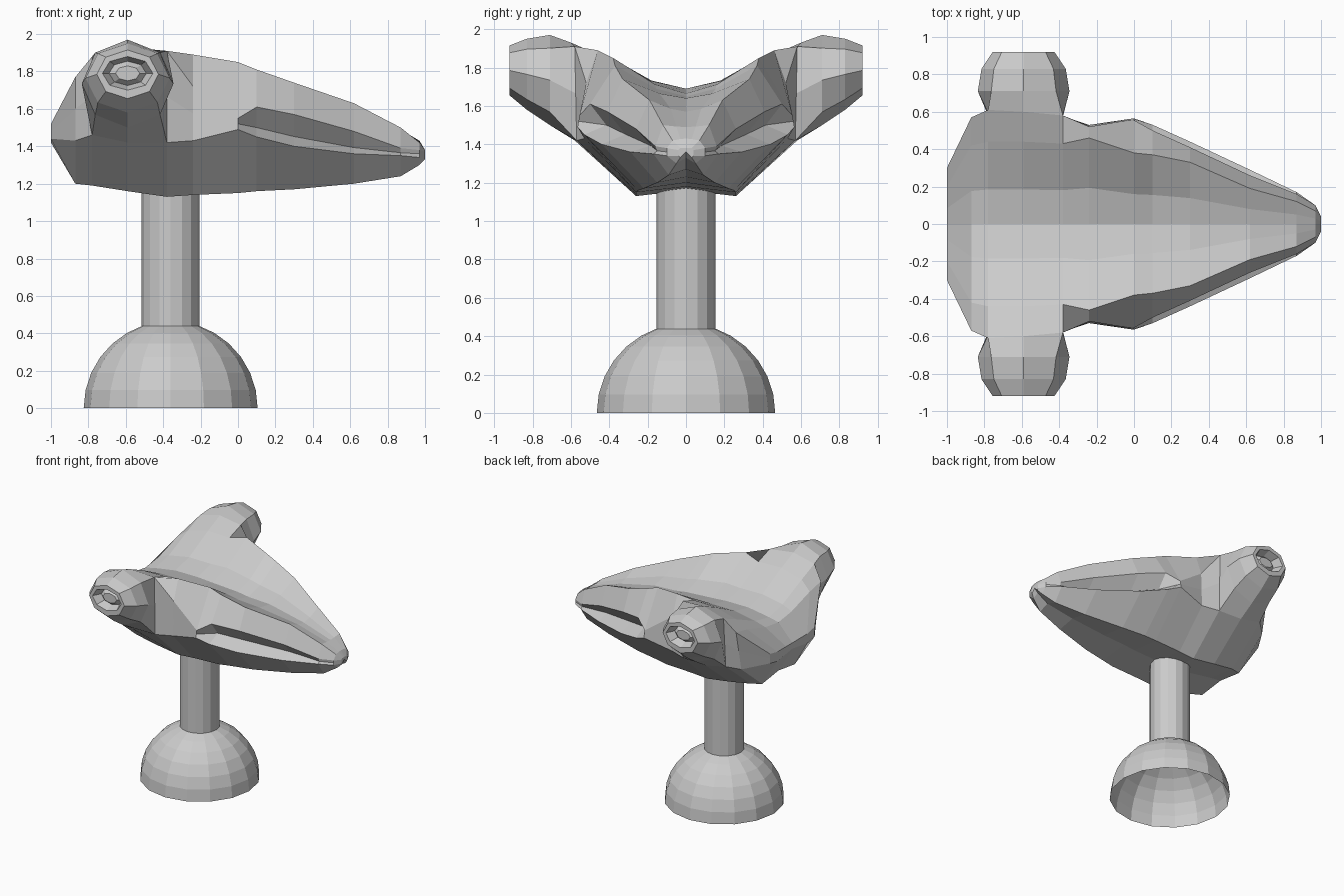
import bpy, bmesh
from math import sin, cos, radians, pi

if "Cube" in bpy.data.objects:
    bpy.data.objects.remove(bpy.data.objects["Cube"])

CX = -0.36  # stand axis


def make_object(name, bm):
    bmesh.ops.recalc_face_normals(bm, faces=bm.faces[:])
    me = bpy.data.meshes.new(name)
    bm.to_mesh(me)
    bm.free()
    ob = bpy.data.objects.new(name, me)
    bpy.context.collection.objects.link(ob)
    return ob


def bridge(bm, a, b, closed=True, skip=()):
    n = len(a)
    for i in range(n if closed else n - 1):
        if i not in skip:
            j = (i + 1) % n
            bm.faces.new((a[i], a[j], b[j], b[i]))


def lathe(name, profile, sides=16, cap=False):
    bm = bmesh.new()
    rings = [[bm.verts.new((CX + r * cos(2 * pi * k / sides),
                            r * sin(2 * pi * k / sides), z))
              for k in range(sides)] for r, z in profile]
    for a, b in zip(rings, rings[1:]):
        bridge(bm, a, b)
    if cap:
        bm.faces.new(rings[0])
        bm.faces.new(rings[-1])
    return make_object(name, bm)


# Stand: open dome and round post
R = 0.465
lathe("base_dome", [(R * cos(radians(a)), R * sin(radians(a)))
                    for a in (0, 12, 24, 36, 48, 60, 70.5)])
lathe("post", [(0.155, 0.43), (0.155, 1.22)], cap=True)

# Head stations: x, centre top z, then (y, z) of crest, upper lip, lower lip, keel
stations = [
    (-1.00, 1.50, .20, 1.50, .30, 1.52, .30, 1.44, .20, 1.42),
    (-0.87, 1.64, .42, 1.74, .57, 1.77, .50, 1.43, .22, 1.20),
    (-0.78, 1.66, .44, 1.81, .61, 1.88, .58, 1.46, .25, 1.19),
    (-0.59, 1.69, .44, 1.86, .60, 1.93, .58, 1.42, .26, 1.16),
    (-0.38, 1.69, .43, 1.86, .58, 1.91, .57, 1.42, .26, 1.13),
    (-0.24, 1.68, .46, 1.89, .52, 1.72, .53, 1.43, .26, 1.14),
    (0.00, 1.665, .38, 1.85, .555, 1.55, .565, 1.49, .26, 1.15),
    (0.10, 1.65, .37, 1.81, .50, 1.61, .53, 1.45, .25, 1.16),
    (0.30, 1.64, .33, 1.74, .41, 1.57, .44, 1.40, .22, 1.17),
    (0.62, 1.57, .19, 1.63, .26, 1.48, .29, 1.36, .15, 1.20),
    (0.87, 1.49, .12, 1.50, .16, 1.39, .17, 1.35, .09, 1.24),
    (0.97, 1.43, .07, 1.42, .10, 1.38, .10, 1.34, .05, 1.30),
    (1.00, 1.38, .03, 1.38, .04, 1.37, .04, 1.34, .03, 1.33),
]
groove_depth = {0.10: .10, 0.30: .11, 0.62: .09, 0.87: .015}

bm = bmesh.new()
rows = []
for x, tz, cy, cz, uy, uz, ly, lz, ky, kz in stations:
    d = groove_depth.get(x, 0)
    pts = [(0, tz), (cy * .42, tz + (cz - tz) * .25), (cy, cz), (uy, uz),
           ((uy + ly) / 2 - d, (uz + lz) / 2 - d * .3), (ly, lz),
           (ky, kz), (0, kz + .03)]
    rows.append([bm.verts.new((x, y, z)) for y, z in pts])
for i, (a, b) in enumerate(zip(rows, rows[1:])):
    bridge(bm, a, b, closed=False, skip=(3, 4) if i in (2, 3) else ())
bm.faces.new(rows[0])
bm.faces.new(rows[-1])

# Side stalk with a sunken eye, grown from the octagonal opening
loop = [rows[i][j] for i, j in ((2, 3), (3, 3), (4, 3), (4, 4),
                                (4, 5), (3, 5), (2, 5), (2, 4))]
angles = (135, 90, 45, 0, -45, -90, -135, 180)
for y, zc, rx, rz in ((.71, 1.735, .245, .235), (.83, 1.765, .225, .185),
                      (.92, 1.785, .165, .13), (.92, 1.79, .135, .09),
                      (.85, 1.79, .10, .065), (.88, 1.79, .065, .04)):
    ring = [bm.verts.new((-.59 + rx * cos(radians(a)), y,
                          zc + rz * sin(radians(a)))) for a in angles]
    bridge(bm, loop, ring)
    loop = ring
bm.faces.new(loop)

head = make_object("head", bm)
mirror = head.modifiers.new("mirror", 'MIRROR')
mirror.use_axis = (False, True, False)
